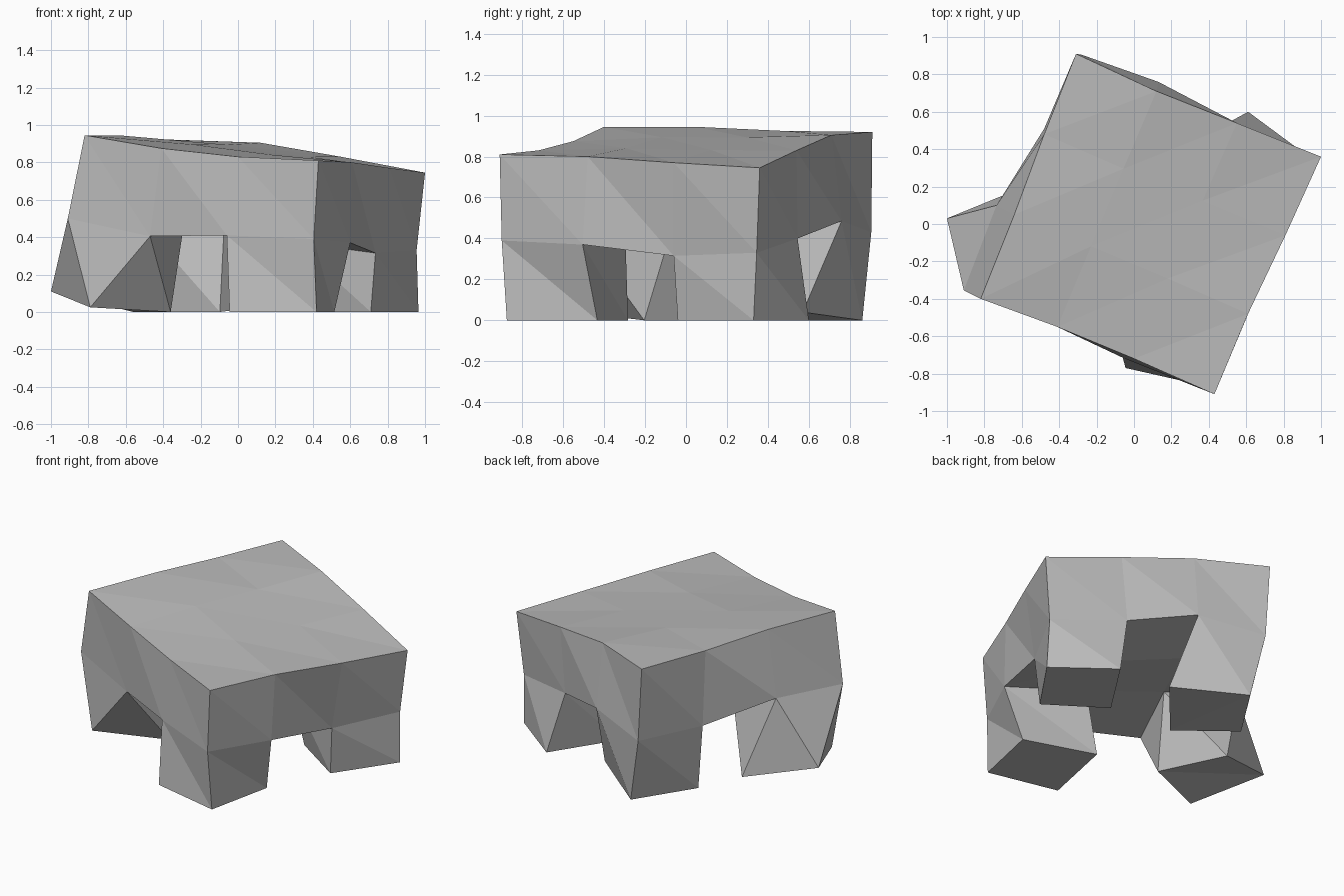
import bpy
import bmesh
from mathutils import Vector

default_cube = bpy.data.objects.get("Cube")
if default_cube:
    bpy.data.objects.remove(default_cube, do_unlink=True)

# Rim walk around the square grid: front, left, back, right
SIDE = 3
rim = [(n, 0) for n in range(SIDE)]
rim += [(SIDE, n) for n in range(SIDE)]
rim += [(SIDE - n, SIDE) for n in range(SIDE)]
rim += [(0, SIDE - n) for n in range(SIDE)]

# Uneven outlines of the slab, upper edge and lower edge
upper_outline = [
    (-.82, -.4, .945), (-.41, -.55, .875), (0, -.72, .83),
    (.43, -.91, .81), (.61, -.48, .8), (.81, -.06, .77),
    (1, .36, .745), (.55, .54, .83), (.12, .71, .905),
    (-.31, .91, .92), (-.48, .48, .925), (-.64, .05, .945)]
lower_outline = [
    (-.91, -.355, .5), (-.47, -.5, .405), (-.06, -.715, .41),
    (.405, -.9, .39), (.6, -.505, .37), (.735, -.06, .315),
    (.955, .345, .33), (.51, .545, .4), (.13, .76, .485),
    (-.28, .905, .43), (-.48, .51, .435), (-.735, .1, .53)]

# Each leg: its corner cell of the grid, the outline of its foot,
# and whether its side creases lean the other way
legs = {
    "front_left": ((2, 0), [(-.045, -.77, 0), (.42, -.875, 0),
                            (.515, -.433, 0), (.055, -.283, 0)], False),
    "back_left": ((2, 2), [(.35, .2, 0), (.71, -.04, 0),
                           (.965, .33, 0), (.61, .6, 0)], False),
    "back_right": ((0, 2), [(-.434, .49, 0), (-.097, .224, 0),
                            (.2, .57, .04), (-.195, .861, 0)], False),
    "front_right": ((0, 0), [(-.79, -.41, .025), (-.36, -.204, 0),
                             (-.56, .21, 0), (-1, .03, .11)], True),
}


def patch_sheet(bm, outline):
    """Fill an outline with a smoothly blended grid of vertices."""
    edge = {cell: Vector(point) for cell, point in zip(rim, outline)}
    sheet = {}
    for i in range(SIDE + 1):
        for j in range(SIDE + 1):
            point = edge.get((i, j))
            if point is None:
                u, v = i / SIDE, j / SIDE
                across = edge[0, j].lerp(edge[SIDE, j], u)
                along = edge[i, 0].lerp(edge[i, SIDE], v)
                front = edge[0, 0].lerp(edge[SIDE, 0], u)
                back = edge[0, SIDE].lerp(edge[SIDE, SIDE], u)
                point = across + along - front.lerp(back, v)
            sheet[i, j] = bm.verts.new(point)
    return sheet


def cell_corners(sheet, i, j):
    return [sheet[i, j], sheet[i + 1, j], sheet[i + 1, j + 1], sheet[i, j + 1]]


def add_walls(bm, high, low, lean=False):
    """Join two closed loops of vertices with a band of quads."""
    for k in range(len(high)):
        n = (k + 1) % len(high)
        quad = [high[k], low[k], low[n], high[n]]
        if lean:
            quad = [quad[-1]] + quad[:-1]
        bm.faces.new(quad)


bm = bmesh.new()
top = patch_sheet(bm, upper_outline)
under = patch_sheet(bm, lower_outline)

# Slab: top, rim and the underside between the legs
add_walls(bm, [top[c] for c in rim], [under[c] for c in rim])
leg_cells = [cell for cell, foot, lean in legs.values()]
for i in range(SIDE):
    for j in range(SIDE):
        bm.faces.new(cell_corners(top, i, j))
        if (i, j) not in leg_cells:
            bm.faces.new(cell_corners(under, i, j)[::-1])

# Legs: pulled down from the corner cells
for cell, foot, lean in legs.values():
    sole = [bm.verts.new(point) for point in foot]
    add_walls(bm, cell_corners(under, *cell), sole, lean)
    bm.faces.new(sole[::-1])

bmesh.ops.triangulate(bm, faces=bm.faces[:], quad_method='FIXED')
bmesh.ops.recalc_face_normals(bm, faces=bm.faces[:])

mesh = bpy.data.meshes.new("crooked_table")
bm.to_mesh(mesh)
bm.free()
table = bpy.data.objects.new("crooked_table", mesh)
bpy.context.collection.objects.link(table)

# Plain grey finish
grey = bpy.data.materials.new("plain_grey")
grey.use_nodes = True
colour = (.5, .5, .5, 1)
grey.diffuse_color = colour
grey.node_tree.nodes["Principled BSDF"].inputs["Base Color"].default_value = colour
mesh.materials.append(grey)
